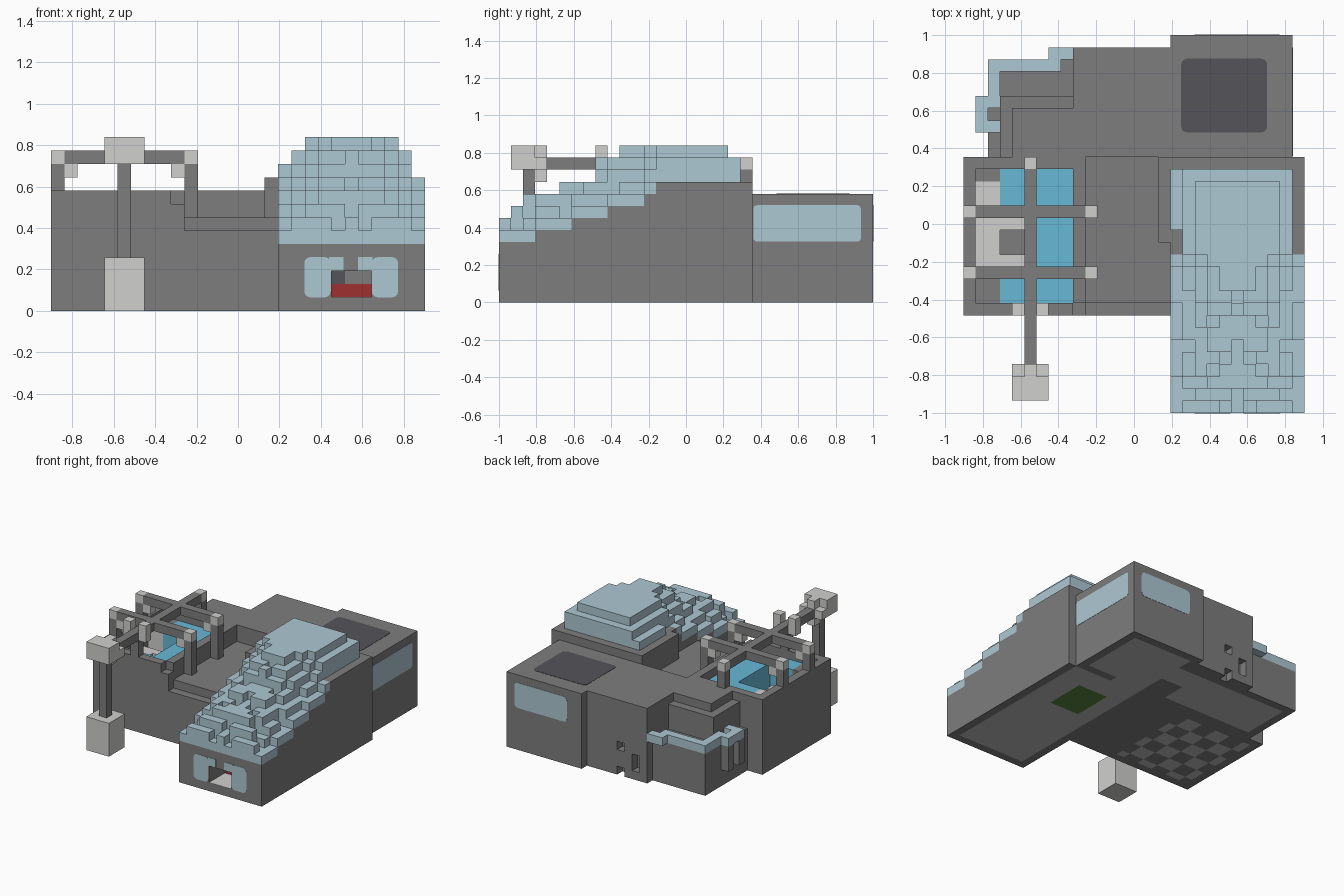
import bpy, bmesh
from mathutils import Vector

old = bpy.data.objects.get("Cube")
if old:
    bpy.data.objects.remove(old)

U = 2 / 31                       # one block
OX, OY = -14 * U, -1.0           # grid origin


def material(name, r, g, b):
    m = bpy.data.materials.new(name)
    m.use_nodes = True
    m.diffuse_color = (r, g, b, 1)
    m.node_tree.nodes["Principled BSDF"].inputs["Base Color"].default_value = (r, g, b, 1)
    return m


MATS = {
    "stone": material("stone grey", .207, .207, .207),
    "pale": material("pale grey", .63, .63, .62),
    "glass": material("pale blue", .42, .58, .65),
    "water": material("pool blue", .14, .48, .68),
    "dark": material("dark grey", .09, .088, .10),
    "red": material("deep red", .35, .03, .03),
    "green": material("moss green", .10, .24, .05),
    "floor": material("underside grey", .50, .50, .50),
}
NAMES = list(MATS)
cells = {}                       # block -> (part, colour)


def fill(part, colour, xs, ys, zs):
    for i in range(*xs):
        for j in range(*ys):
            for k in range(*zs):
                cells[i, j, k] = (part, colour)


def carve(xs, ys, zs):
    for i in range(*xs):
        for j in range(*ys):
            for k in range(*zs):
                cells.pop((i, j, k), None)


# Main masses
fill("pool_house", "stone", (0, 10), (8, 21), (0, 9))
carve((9, 10), (8, 9), (8, 9))
fill("courtyard", "stone", (10, 17), (8, 21), (0, 7))
carve((10, 17), (8, 9), (6, 7))
fill("courtyard_wall", "stone", (16, 17), (14, 21), (7, 10))
fill("rear_hall", "stone", (9, 17), (21, 30), (0, 9))
fill("rear_wing", "stone", (17, 27), (21, 31), (0, 9))

# Stepped rear annex with an awning
fill("annex", "stone", (2, 9), (21, 29), (0, 5))
fill("annex", "stone", (3, 9), (21, 26), (5, 8))
fill("annex", "stone", (4, 9), (21, 25), (8, 9))
fill("awning", "glass", (7, 9), (29, 30), (5, 6))
fill("awning", "glass", (2, 8), (28, 29), (5, 6))
fill("awning", "glass", (2, 3), (25, 29), (5, 6))
fill("awning", "glass", (1, 2), (23, 26), (5, 6))
fill("awning", "glass", (2, 3), (23, 24), (5, 6))
for j in (23, 25):
    fill("awning_post", "stone", (1, 2), (j, j + 1), (2, 5))
for i, bottom, top in ((12, 3, 4), (12, 0, 1), (10, 1, 3)):
    carve((i, i + 1), (29, 30), (bottom, top))

# Pool with a sunken seating pit
carve((1, 9), (9, 20), (8, 9))
fill("pool_water", "water", (3, 9), (9, 20), (4, 8))
carve((1, 6), (11, 17), (4, 8))
fill("seating", "pale", (1, 3), (17, 19), (5, 8))
fill("seating", "pale", (1, 3), (12, 16), (4, 6))
for j in (12, 15):
    fill("seating", "pale", (3, 5), (j, j + 1), (4, 6))

# Pergola: two cross beams, posts, caps and brackets
for j in (11, 16):
    row = (j, j + 1)
    fill("pergola_beam", "stone", (1, 10), row, (11, 12))
    for post, bracket, base in ((0, 1, 9), (10, 9, 7)):
        fill("pergola_post", "stone", (post, post + 1), row, (base, 11))
        fill("pergola_cap", "pale", (post, post + 1), row, (11, 12))
        fill("pergola_bracket", "pale", (bracket, bracket + 1), row, (10, 11))
fill("long_beam", "stone", (5, 6), (4, 20), (11, 12))
fill("pergola_post", "stone", (5, 6), (20, 21), (9, 11))
fill("pergola_cap", "pale", (5, 6), (20, 21), (11, 12))
fill("pergola_post", "stone", (5, 6), (8, 9), (9, 11))

# Front lamp column
fill("lamp_base", "pale", (4, 7), (1, 4), (0, 4))
fill("lamp_column", "stone", (5, 6), (2, 3), (4, 11))
fill("lamp_head", "pale", (4, 7), (1, 3), (11, 13))
fill("lamp_head", "pale", (4, 7), (3, 4), (11, 12))
fill("lamp_head", "pale", (5, 6), (3, 4), (12, 13))
fill("lamp_bracket", "pale", (5, 6), (3, 4), (10, 11))
for i in (4, 6):
    fill("beam_clamp", "pale", (i, i + 1), (8, 9), (11, 13))


# Sloping building: stepped walls under a ragged stepped roof
def wall_top(j):
    return 10 if j > 12 else 5 + j // 3


def ridge_top(j):
    return 7 + j if j < 3 else 9 if j < 5 else 10 if j < 8 else 12 if j < 10 else 13


for j in range(21):
    fill("slope_walls", "stone", (17, 28), (j, j + 1), (0, wall_top(j)))
for j in range(13):
    for i in range(17, 28):
        side = min(i - 17, 27 - i)
        top = min(ridge_top(j), wall_top(j) + 1 + side)
        if 0 < side and j < 10 and (side * 3 + j * 5) % 4 == 0:
            top -= 1
        fill("slope_roof", "glass", (i, i + 1), (j, j + 1), (wall_top(j), top))
fill("slope_roof", "glass", (17, 27), (13, 20), (10, 11))
fill("slope_roof", "glass", (18, 27), (13, 20), (11, 12))
fill("slope_roof", "glass", (19, 26), (13, 19), (12, 13))
carve((17, 18), (13, 15), (10, 11))

# Front doorway recess with a red sill on its back wall
carve((21, 24), (0, 3), (1, 3))
fill("doorway", "red", (21, 24), (3, 4), (1, 2))
fill("doorway", "dark", (21, 22), (3, 4), (2, 3))


# Painted pattern on the underside
def underside(i, j):
    def inside(x0, x1, y0, y1):
        return x0 <= i < x1 and y0 <= j < y1

    if inside(20, 24, 13, 18):
        return "green"
    if inside(1, 11, 9, 20):                       # chequered pool house
        return "floor" if (i // 2 + j // 2) % 2 else "stone"
    if inside(22, 27, 21, 22) or inside(15, 18, 21, 25) or inside(14, 18, 28, 30):
        return "stone"
    if inside(18, 27, 1, 22) or inside(3, 26, 22, 28) or inside(18, 26, 28, 30):
        return "floor"
    return "stone"


# Turn blocks into one clean shell per part
def build_parts():
    for part in sorted({p for p, _ in cells.values()}):
        bm = bmesh.new()
        verts = {}

        def vert(p):
            p = tuple(p)
            if p not in verts:
                verts[p] = bm.verts.new((OX + p[0] * U, OY + p[1] * U, p[2] * U))
            return verts[p]

        for cell, (owner, colour) in cells.items():
            if owner != part:
                continue
            for axis in range(3):
                for sign in (0, 1):
                    step = [0, 0, 0]
                    step[axis] = 2 * sign - 1
                    if tuple(c + s for c, s in zip(cell, step)) in cells:
                        continue
                    a, b = [0, 0, 0], [0, 0, 0]
                    a[(axis + 1) % 3] = b[(axis + 2) % 3] = 1
                    a, b = Vector(a), Vector(b)
                    corner = Vector(cell)
                    corner[axis] += sign
                    loop = [corner, corner + a, corner + a + b, corner + b]
                    if not sign:
                        loop.reverse()
                    face = bm.faces.new([vert(p) for p in loop])
                    below = axis == 2 and not sign and cell[2] == 0 and colour == "stone"
                    face.material_index = NAMES.index(underside(*cell[:2]) if below else colour)
        bmesh.ops.dissolve_limit(bm, angle_limit=.01, verts=bm.verts[:], edges=bm.edges[:],
                                 delimit={'MATERIAL'})
        finish(part, bm, MATS.values())


def finish(name, bm, mats):
    mesh = bpy.data.meshes.new(name)
    bm.to_mesh(mesh)
    bm.free()
    for m in mats:
        mesh.materials.append(m)
    bpy.context.collection.objects.link(bpy.data.objects.new(name, mesh))


# Thin rounded plates for windows and the roof panel
def plate(name, colour, low, high, axis, radius=.03):
    low, high = Vector(low), Vector(high)
    low[axis] -= .002
    high[axis] += .002
    bm = bmesh.new()
    bmesh.ops.create_cube(bm, size=1)
    for v in bm.verts:
        v.co = (low + high) / 2 + v.co * (high - low)
    edges = [e for e in bm.edges
             if abs((e.verts[0].co - e.verts[1].co)[axis]) > .001 and e.calc_length() < .01]
    if radius:
        bmesh.ops.bevel(bm, geom=edges, offset=radius, segments=3, profile=.5, affect='EDGES')
    finish(name, bm, [MATS[colour]])


build_parts()
east = OX + 27 * U
plate("roof_panel", "dark", (.25, .485, 9 * U), (.705, .875, 9 * U), 2)
plate("side_window", "glass", (east, .36, .325), (east, .935, .52), 0, .02)
plate("rear_window", "glass", (.32, 1, .325), (.77, 1, .52), 1)
plate("doorway_floor", "pale", (OX + 21 * U, -1, U), (OX + 24 * U, -1 + 3 * U, U), 2, 0)
for side, x in (("right", .32), ("left", .645)):
    plate("front_window_" + side, "glass", (x, -1, .065), (x + .128, -1, .26), 1)
for side, x in (("right", .44), ("left", .58)):
    plate("front_window_top_" + side, "glass", (x, -1, .195), (x + .07, -1, .26), 1, 0)
